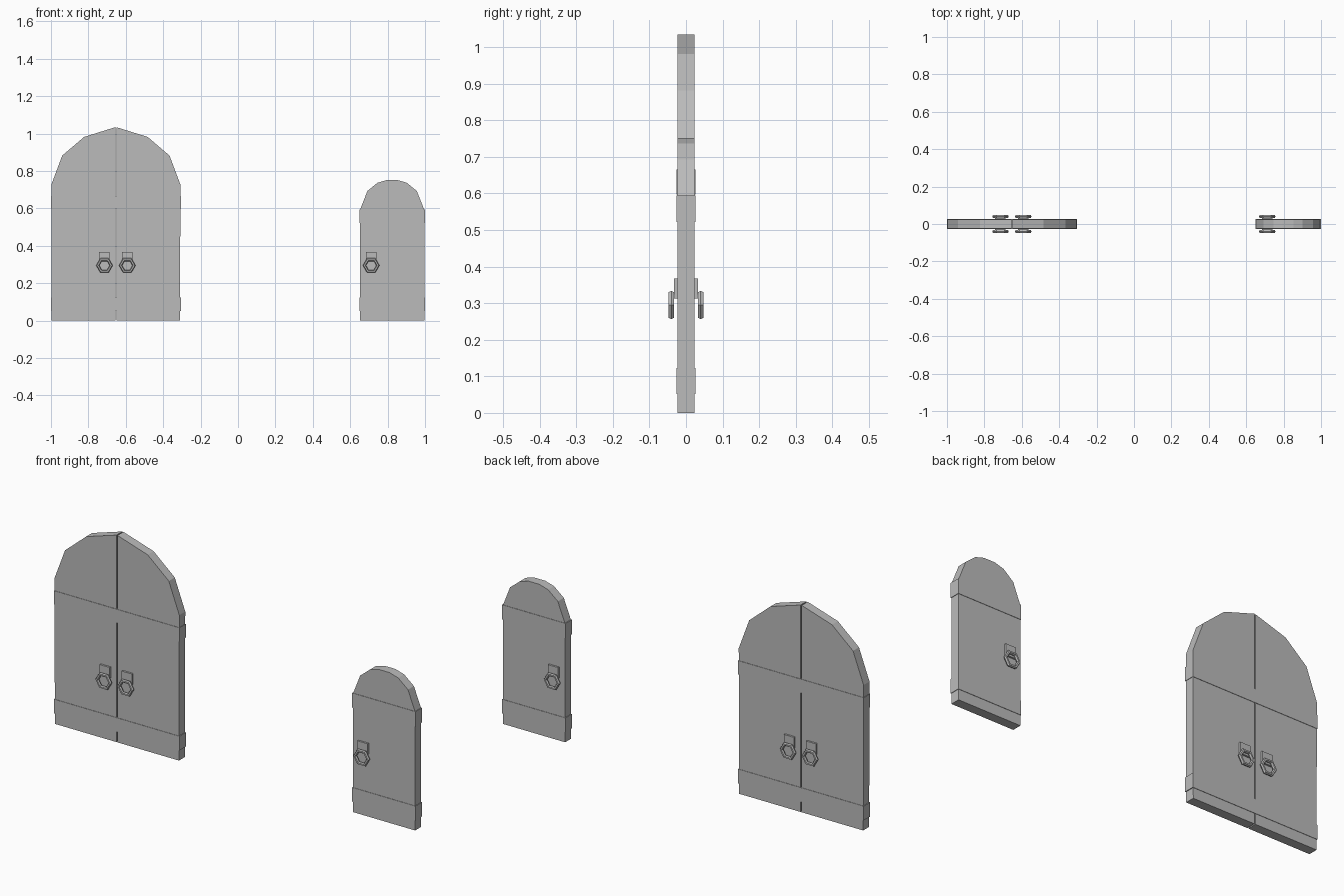
import bpy, bmesh, math
from mathutils import Vector

cube = bpy.data.objects.get("Cube")
if cube:
    bpy.data.objects.remove(cube, do_unlink=True)

grey = bpy.data.materials.new("plain grey")
grey.use_nodes = True
colour = (0.5, 0.5, 0.5, 1)
grey.diffuse_color = colour
grey.node_tree.nodes["Principled BSDF"].inputs["Base Color"].default_value = colour


def finish(name, bm):
    bmesh.ops.recalc_face_normals(bm, faces=bm.faces)
    mesh = bpy.data.meshes.new(name)
    bm.to_mesh(mesh)
    bm.free()
    mesh.materials.append(grey)
    obj = bpy.data.objects.new(name, mesh)
    bpy.context.collection.objects.link(obj)
    return obj


def slab(name, outline, half):
    """Extrude an x-z outline to +-half in y."""
    bm = bmesh.new()
    face = bm.faces.new([bm.verts.new((x, -half, z)) for x, z in outline])
    out = bmesh.ops.extrude_face_region(bm, geom=[face])
    verts = [v for v in out["geom"] if isinstance(v, bmesh.types.BMVert)]
    bmesh.ops.translate(bm, verts=verts, vec=(0, 2 * half, 0))
    return finish(name, bm)


def box(name, low, high):
    bm = bmesh.new()
    bmesh.ops.create_cube(bm, size=1)
    low, high = Vector(low), Vector(high)
    for v in bm.verts:
        v.co = (low + high) / 2 + v.co * (high - low)
    return finish(name, bm)


def ring(name, centre, major=0.036, minor=0.0085, sides=6):
    """Six-sided ring lying in the x-z plane."""
    bm = bmesh.new()
    loops = []
    for i in range(sides):
        a = math.tau * i / sides
        loop = []
        for j in range(sides):
            b = math.tau * j / sides
            r = major + minor * math.cos(b)
            offset = Vector((r * math.cos(a), minor * math.sin(b), r * math.sin(a)))
            loop.append(bm.verts.new(Vector(centre) + offset))
        loops.append(loop)
    for i in range(sides):
        p, q = loops[i], loops[(i + 1) % sides]
        for j in range(sides):
            k = (j + 1) % sides
            bm.faces.new((p[j], q[j], q[k], p[k]))
    return finish(name, bm)


def bands(name, centre, half_width, heights):
    for label, (z0, z1) in zip(("lower", "upper"), heights):
        box(f"{name}_{label}_band", (centre - half_width, -0.0255, z0),
            (centre + half_width, 0.0255, z1))


def handle(name, x):
    for side, s in (("front", -1), ("back", 1)):
        y0, y1 = sorted((s * 0.02, s * 0.033))
        box(f"{name}_{side}_plate", (x - 0.028, y0, 0.313), (x + 0.028, y1, 0.368))
        ring(f"{name}_{side}_ring", (x, s * 0.04, 0.295))


BODY = 0.0235

# Double door: two mirrored leaves with a narrow gap
mid = -0.653
leaf = [(0.003, 0), (0.343, 0), (0.345, 0.727), (0.287, 0.882), (0.17, 0.982), (0.003, 1.034)]
for label, s in (("left", 1), ("right", -1)):
    slab(f"double_door_{label}_leaf", [(mid + s * x, z) for x, z in leaf], BODY)
    handle(f"double_door_{label}_handle", mid + s * 0.061)
bands("double_door", mid, 0.347, ((0.052, 0.123), (0.597, 0.665)))

# Single door: one round-topped leaf
mid = 0.824
half = [(0.172, 0), (0.172, 0.592), (0.132, 0.693), (0.078, 0.737), (0.03, 0.751)]
outline = [(mid + x, z) for x, z in half] + [(mid - x, z) for x, z in reversed(half)]
slab("single_door_leaf", outline, BODY)
handle("single_door_handle", 0.712)
bands("single_door", mid, 0.175, ((0.052, 0.123), (0.522, 0.595)))
